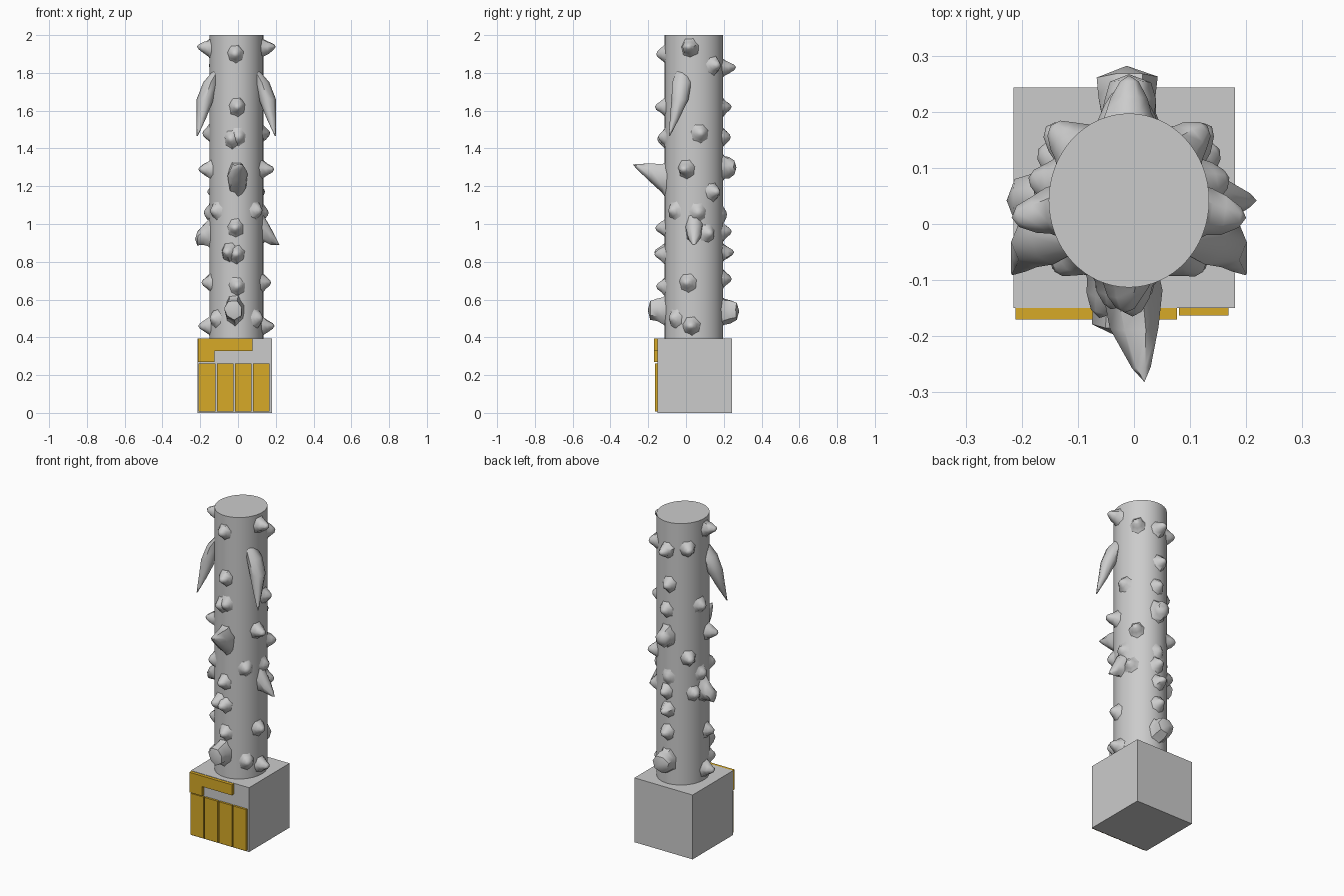
import bpy, bmesh, random
from math import sin, cos, pi, radians

if "Cube" in bpy.data.objects:
    bpy.data.objects.remove(bpy.data.objects["Cube"])

random.seed(4)
CX, CY, RX, RY = -0.009, 0.042, 0.143, 0.155   # shaft centre and radii

gold = bpy.data.materials.new("gold")
gold.diffuse_color = (0.68, 0.40, 0.02, 1)
gold.use_nodes = True
gold.node_tree.nodes["Principled BSDF"].inputs["Base Color"].default_value = gold.diffuse_color


def finish(name, bm, mat=None):
    bmesh.ops.recalc_face_normals(bm, faces=bm.faces)
    me = bpy.data.meshes.new(name)
    bm.to_mesh(me)
    bm.free()
    ob = bpy.data.objects.new(name, me)
    bpy.context.collection.objects.link(ob)
    if mat:
        me.materials.append(mat)
    return ob


def smooth(ob, angle):
    bpy.ops.object.select_all(action='DESELECT')
    ob.select_set(True)
    bpy.context.view_layer.objects.active = ob
    bpy.ops.object.shade_smooth_by_angle(angle=radians(angle))


def slab(name, outline, y0, y1, mat=None):
    """Extrude an x/z outline from y0 to y1."""
    bm = bmesh.new()
    a = [bm.verts.new((x, y0, z)) for x, z in outline]
    b = [bm.verts.new((x, y1, z)) for x, z in outline]
    bm.faces.new(a)
    bm.faces.new(b)
    for i in range(len(a)):
        j = (i + 1) % len(a)
        bm.faces.new((a[i], a[j], b[j], b[i]))
    return finish(name, bm, mat)


def rect(x0, x1, z0, z1):
    return [(x0, z0), (x1, z0), (x1, z1), (x0, z1)]


# Square handle block
slab("handle_block", rect(-0.215, 0.18, 0, 0.395), -0.15, 0.243)

# Four upright gold plates and the L-shaped plate above them
for i in range(4):
    x = -0.208 + i * 0.096
    slab(f"finger_plate_{i + 1}", rect(x, x + 0.088, 0.008, 0.262), -0.163, -0.149, gold)
slab("thumb_plate", [(-0.211, 0.27), (-0.125, 0.27), (-0.125, 0.328), (0.077, 0.328),
                     (0.077, 0.393), (-0.211, 0.393)], -0.17, -0.149, gold)

# Round shaft
bm = bmesh.new()
bmesh.ops.create_cone(bm, cap_ends=True, segments=64, radius1=1, radius2=1, depth=1.605)
bmesh.ops.scale(bm, vec=(RX, RY, 1), verts=bm.verts)
bmesh.ops.translate(bm, vec=(CX, CY, 1.1975), verts=bm.verts)
smooth(finish("shaft", bm), 30)


def wrap(deg, t, z, d):
    """Point at height z, offset t round the shaft and d out from it."""
    a = radians(deg) + t / 0.15
    return (CX + (RX + d) * cos(a), CY + (RY + d) * sin(a), z)


def thorn(bm, deg, z, h, w=0.06, v=0.06, drop=0.0, side=0.0, blunt=0.25, n=7):
    """Flared, slightly irregular thorn growing from the shaft surface."""
    rings = []
    for f, r in ((-0.1, 1.05), (0.1, 0.82), (0.45, 0.5 + 0.3 * blunt), (0.85, 0.12 + 0.6 * blunt)):
        ring = []
        for k in range(n):
            a = 2 * pi * k / n + 0.3
            q = r * random.uniform(0.9, 1.1)
            g = max(f, 0)
            ring.append(bm.verts.new(wrap(deg, q * w * cos(a) + g * side,
                                          z + q * v * sin(a) - g * drop, f * h)))
        rings.append(ring)
    for lo, hi in zip(rings, rings[1:]):
        for k in range(n):
            m = (k + 1) % n
            bm.faces.new((lo[k], lo[m], hi[m], hi[k]))
    tip = bm.verts.new(wrap(deg, side, z - drop, h))
    for k in range(n):
        bm.faces.new((rings[-1][k], rings[-1][(k + 1) % n], tip))


bm = bmesh.new()
# Front and back thorns: angle, height, length
for deg, z, h in ((-92, 1.90, 0.045), (-88, 1.62, 0.052), (-100, 1.45, 0.042), (-86, 1.46, 0.035),
                  (-92, 0.98, 0.05), (-105, 0.85, 0.062), (-90, 0.84, 0.055), (-88, 0.67, 0.045),
                  (90, 1.83, 0.068), (95, 1.62, 0.045), (88, 1.46, 0.04), (92, 1.05, 0.02),
                  (88, 0.96, 0.045), (92, 0.85, 0.058), (90, 0.71, 0.045)):
    thorn(bm, deg, z, h, w=0.05, v=0.055)
# Blunt thorns low down and behind
thorn(bm, -94, 0.545, 0.09, 0.06, 0.085, blunt=0.75)
thorn(bm, 91, 0.54, 0.085, 0.065, 0.085, blunt=0.75)
thorn(bm, 90, 1.30, 0.07, 0.06, 0.08, blunt=0.6)
# Long front spike
thorn(bm, -88, 1.235, 0.17, 0.06, 0.10, drop=-0.08, side=0.008, blunt=0.05)

# Side thorns, repeated on both sides: angle, height, length, drop
for deg, z, h, drop in ((-8, 1.93, 0.068, -0.01), (-15, 1.29, 0.065, 0.0), (8, 1.06, 0.03, 0.0),
                        (-12, 0.69, 0.045, 0.0), (-5, 0.46, 0.06, 0.0), (-40, 0.50, 0.035, 0.0),
                        (42, 1.84, 0.045, 0.0), (40, 1.17, 0.05, 0.0), (28, 0.95, 0.04, 0.0),
                        (-42, 1.07, 0.035, 0.0), (12, 1.48, 0.04, 0.0)):
    thorn(bm, deg, z, h, 0.05, 0.055, drop)
    thorn(bm, 180 - deg, z, h, 0.05, 0.055, drop)
# Drooping side spikes
thorn(bm, 0, 0.98, 0.085, 0.05, 0.085, drop=0.09, blunt=0.1)
thorn(bm, 180, 0.96, 0.075, 0.055, 0.085, drop=0.04, blunt=0.55)
smooth(finish("thorns", bm), 50)

# Pair of long down-swept horns: path through x offset, y, z with half width and thickness
path = ((0.095, -0.02, 1.82, 0.03, 0.02), (0.135, -0.022, 1.75, 0.05, 0.04),
        (0.165, -0.032, 1.66, 0.045, 0.045), (0.185, -0.06, 1.56, 0.025, 0.025),
        (0.207, -0.088, 1.465, 0.003, 0.003))
for name, s in (("horn_right", 1), ("horn_left", -1)):
    bm = bmesh.new()
    rings = [[bm.verts.new((CX + s * (x + th * cos(2 * pi * k / 8)), y + w * sin(2 * pi * k / 8), z))
              for k in range(8)] for x, y, z, w, th in path]
    for lo, hi in zip(rings, rings[1:]):
        for k in range(8):
            m = (k + 1) % 8
            bm.faces.new((lo[k], lo[m], hi[m], hi[k]))
    bm.faces.new(rings[0])
    bm.faces.new(rings[-1])
    smooth(finish(name, bm), 50)
